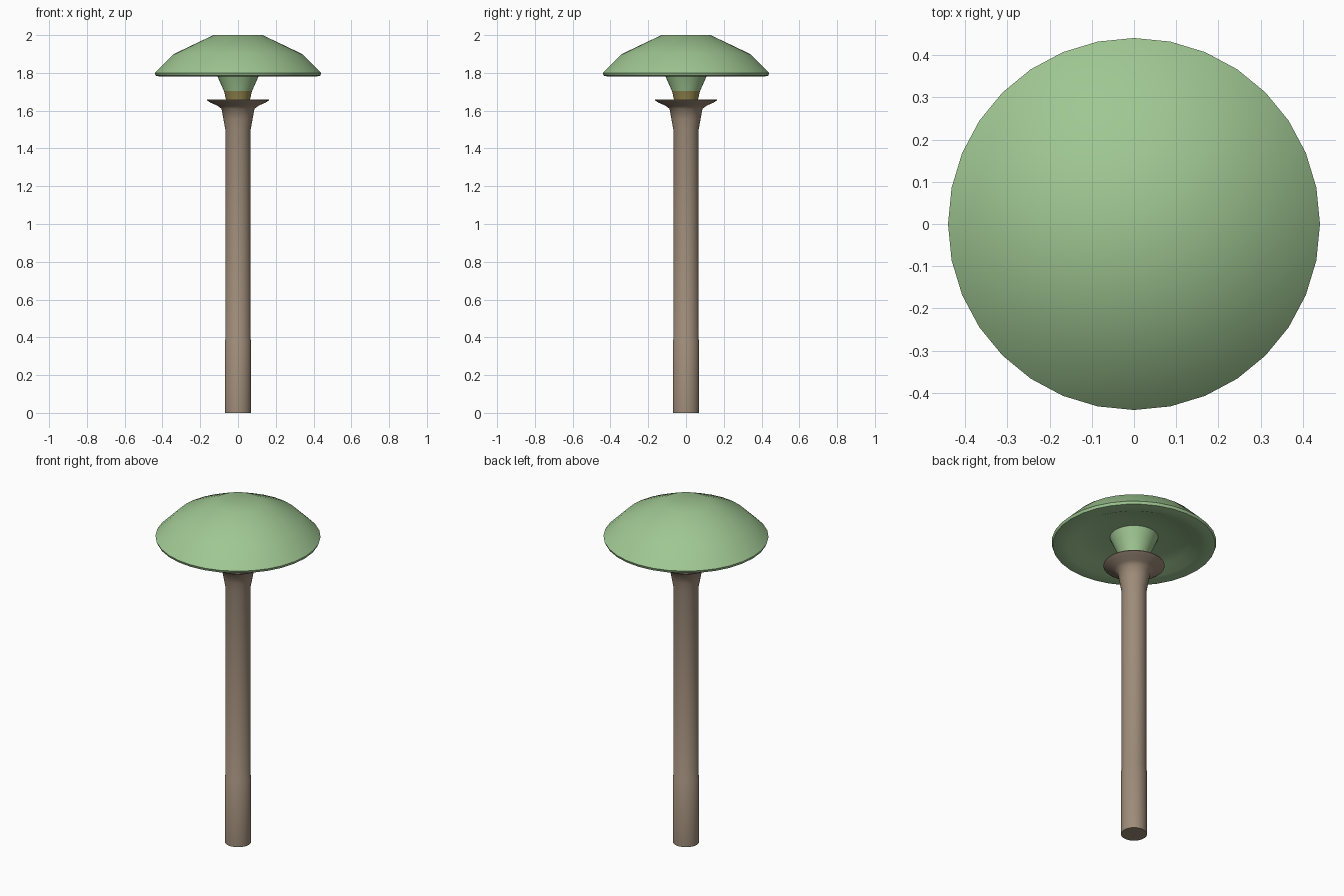
import bpy, bmesh, math

if "Cube" in bpy.data.objects:
    bpy.data.objects.remove(bpy.data.objects["Cube"])

SIDES = 32

def material(name, rgb):
    m = bpy.data.materials.new(name)
    m.diffuse_color = (*rgb, 1)
    m.use_nodes = True
    m.node_tree.nodes["Principled BSDF"].inputs["Base Color"].default_value = m.diffuse_color
    return m

green = material("soft green", (0.35, 0.57, 0.29))
brown = material("warm brown", (0.34, 0.26, 0.19))
olive = material("olive amber", (0.31, 0.25, 0.08))

def lathe(name, profile, mats, rule=None, angle=45):
    """Spin (radius, height) points round z; radius 0 makes a pole."""
    bm = bmesh.new()
    rings = []
    for r, z in profile:
        if r == 0:
            rings.append([bm.verts.new((0, 0, z))])
        else:
            rings.append([bm.verts.new((r * math.cos(2 * math.pi * i / SIDES),
                                        r * math.sin(2 * math.pi * i / SIDES), z))
                          for i in range(SIDES)])
    for a, b in zip(rings, rings[1:]):
        for i in range(SIDES):
            j = (i + 1) % SIDES
            if len(a) == 1:
                bm.faces.new((a[0], b[j], b[i]))
            elif len(b) == 1:
                bm.faces.new((a[i], a[j], b[0]))
            else:
                bm.faces.new((a[i], a[j], b[j], b[i]))
    bmesh.ops.recalc_face_normals(bm, faces=bm.faces)
    if rule:
        for f in bm.faces:
            f.material_index = rule(f.calc_center_median().z)
    me = bpy.data.meshes.new(name)
    bm.to_mesh(me)
    bm.free()
    for m in mats:
        me.materials.append(m)
    ob = bpy.data.objects.new(name, me)
    bpy.context.collection.objects.link(ob)
    bpy.context.view_layer.objects.active = ob
    ob.select_set(True)
    bpy.ops.object.shade_smooth_by_angle(angle=math.radians(angle))
    ob.select_set(False)
    return ob

# Post with slightly thicker foot, flaring into a dished collar
lathe("post_and_collar", [
    (0, 0), (0.07, 0), (0.07, 0.385), (0.067, 0.39), (0.067, 1.50),
    (0.077, 1.555), (0.087, 1.61), (0.11, 1.627), (0.145, 1.642),
    (0.164, 1.655), (0.162, 1.66), (0.145, 1.657), (0.06, 1.645), (0, 1.645)],
    [brown])

# Tapered neck, amber at its lower end
lathe("neck", [
    (0, 1.645), (0.06, 1.645), (0.074, 1.703), (0.108, 1.78),
    (0.132, 1.835), (0, 1.835)],
    [green, olive], lambda z: 1 if z < 1.70 else 0)

# Wide shade with a recessed underside
lathe("shade", [
    (0, 2.0), (0.13, 2.0), (0.34, 1.90), (0.441, 1.80), (0.435, 1.785),
    (0.41, 1.78), (0.36, 1.785), (0.30, 1.81), (0.20, 1.825),
    (0.12, 1.83), (0, 1.83)],
    [green], angle=50)
